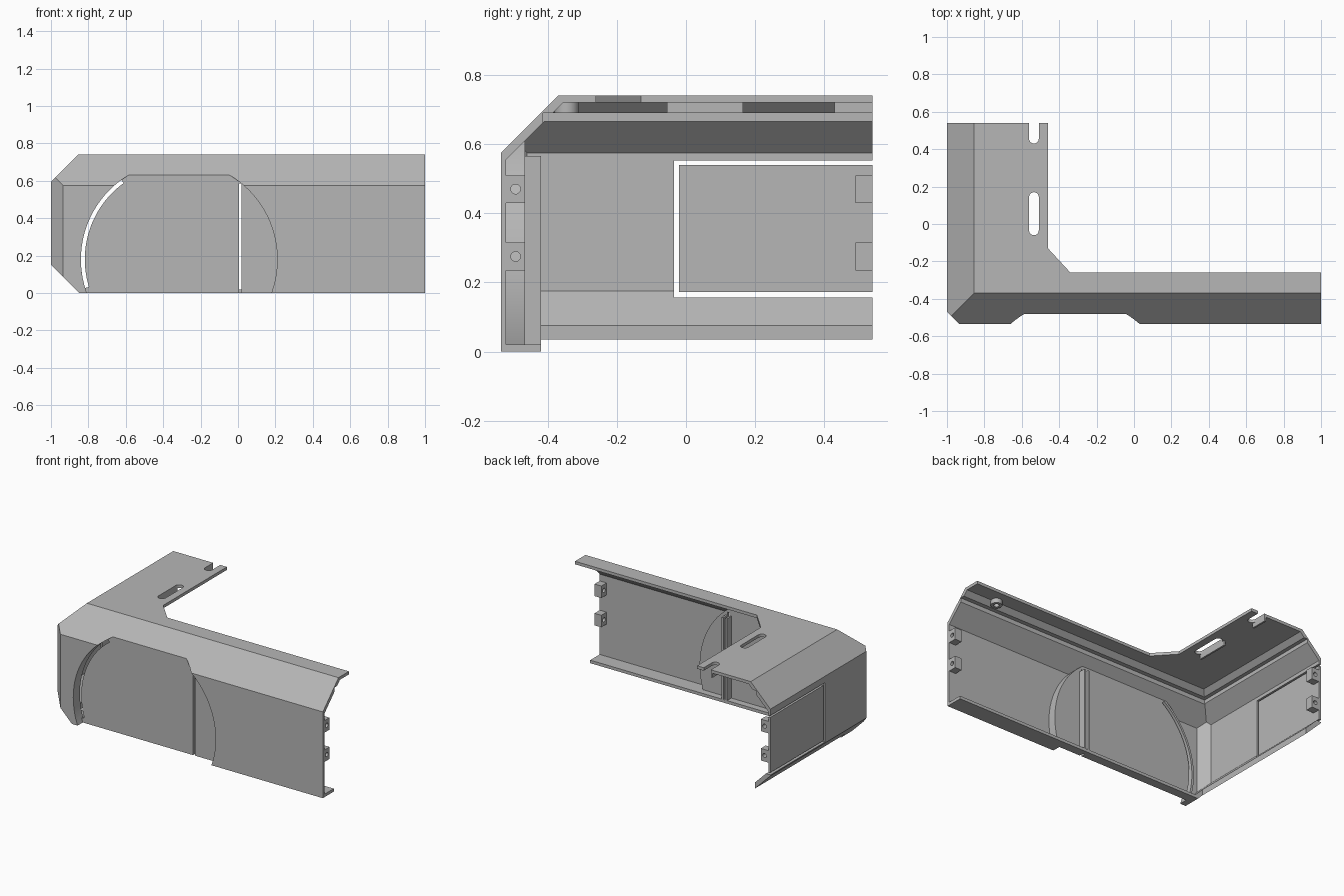
import bpy, bmesh, math
from mathutils import Vector

cube = bpy.data.objects.get("Cube")
if cube:
    bpy.data.objects.remove(cube)

grey = bpy.data.materials.new("plain grey")
grey.use_nodes = True
colour = (0.47, 0.47, 0.47, 1)
grey.diffuse_color = colour
grey.node_tree.nodes["Principled BSDF"].inputs["Base Color"].default_value = colour


def finish(name, bm):
    bmesh.ops.recalc_face_normals(bm, faces=bm.faces[:])
    mesh = bpy.data.meshes.new(name)
    bm.to_mesh(mesh)
    bm.free()
    mesh.materials.append(grey)
    ob = bpy.data.objects.new(name, mesh)
    bpy.context.scene.collection.objects.link(ob)
    return ob


def solid(name, lo, hi, planes=()):
    """Box trimmed by planes (normal, distance), keeping the inner side."""
    bm = bmesh.new()
    bmesh.ops.create_cube(bm, size=1)
    for v in bm.verts:
        v.co = Vector([lo[i] + (v.co[i] + 0.5) * (hi[i] - lo[i]) for i in range(3)])
    for normal, dist in planes:
        n = Vector(normal)
        cut = bmesh.ops.bisect_plane(bm, geom=bm.verts[:] + bm.edges[:] + bm.faces[:],
                                     plane_co=n * dist / n.length_squared,
                                     plane_no=n, clear_outer=True)
        edges = [e for e in cut["geom_cut"] if isinstance(e, bmesh.types.BMEdge)]
        bmesh.ops.contextual_create(bm, geom=edges)
    return finish(name, bm)


def prism(name, points, start, end, axis="z"):
    """Extrude a flat outline along an axis."""
    place = {"z": lambda a, b, h: (a, b, h),
             "y": lambda a, b, h: (a, h, b),
             "x": lambda a, b, h: (h, a, b)}[axis]
    bm = bmesh.new()
    rings = [[bm.verts.new(place(a, b, h)) for a, b in points] for h in (start, end)]
    bm.faces.new(rings[0])
    bm.faces.new(rings[1])
    for i in range(len(points)):
        j = (i + 1) % len(points)
        bm.faces.new((rings[0][i], rings[0][j], rings[1][j], rings[1][i]))
    return finish(name, bm)


def arc(cx, cy, r, a0, a1, steps):
    return [(cx + r * math.cos(math.radians(a0 + (a1 - a0) * i / steps)),
             cy + r * math.sin(math.radians(a0 + (a1 - a0) * i / steps)))
            for i in range(steps + 1)]


def disc(name, cx, cy, r, start, end, axis, steps=96):
    return prism(name, arc(cx, cy, r, 0, 360, steps)[:-1], start, end, axis)


def combine(ob, tool, operation="DIFFERENCE"):
    mod = ob.modifiers.new("combine", "BOOLEAN")
    mod.operation, mod.object, mod.solver = operation, tool, "EXACT"
    with bpy.context.temp_override(object=ob, active_object=ob):
        bpy.ops.object.modifier_apply(modifier=mod.name)
    bpy.data.objects.remove(tool)


FRONT, BACK, TOP = -0.535, 0.54, 0.74


def outer(name):
    return solid(name, (-1, FRONT, 0), (1, BACK, TOP),
                 [((0, -1, 1), 1.11), ((-1, 0, 1), 1.595),
                  ((-1, 0, -1), 0.85), ((-1, -1, 0), 1.47)])


# Hollow L-shaped shell with sloped upper edges
shell = outer("corner_shell")
combine(shell, solid("cavity", (-0.985, -0.52, 0.02), (1.1, 0.64, 0.72),
                     [((0, -1, 1), 1.075), ((-1, 0, 1), 1.56),
                      ((-1, 0, -1), 0.81), ((-1, -1, 0), 1.445)]))
combine(shell, solid("groove", (-0.895, -0.413, 0.5), (1.1, 0.64, 0.69)))
combine(shell, prism("plate_trim", [(-0.46, 0.7), (-0.46, -0.13), (-0.34, -0.26),
                                    (1.2, -0.26), (1.2, 0.7)], 0.6, 0.9))
combine(shell, solid("floor_trim", (-0.885, -0.42, -0.1), (1.2, 0.7, 0.4)))
combine(shell, solid("side_window", (-1.1, -0.035, 0.157), (-0.9, 0.7, 0.552)))

# Slots in the top plate
SX, SR = -0.535, 0.026
for y0, y1 in ((-0.06, 0.17), (0.43, 0.64)):
    outline = arc(SX, y0 + SR, SR, 180, 360, 12) + arc(SX, y1 - SR, SR, 0, 180, 12)
    combine(shell, prism("slot", outline, 0.6, 0.9))

# Round recess in the front, clipped by the sloped edge
CX, CZ, R = -0.315, 0.18, 0.525
cup = disc("recess_cup", CX, CZ, R + 0.015, FRONT + 0.008, -0.465, "y")
combine(cup, outer("clip"), "INTERSECT")
combine(shell, cup, "UNION")
combine(shell, disc("recess", CX, CZ, R, -0.7, -0.48, "y"))

# Curved gap and straight slit through the recess floor
gap = arc(CX, CZ, R, 197, 126, 32) + arc(CX, CZ, R - 0.021, 126, 197, 32)
combine(shell, prism("curved_gap", gap, -0.5, -0.45, "y"))
combine(shell, solid("slit", (0.005, -0.5, -0.1), (0.019, -0.45, 0.585)))

# Ribs behind the slit
for name, x in (("slit_rib_left", 0.019), ("slit_rib_right", -0.008)):
    solid(name, (x, -0.467, 0.01), (x + 0.013, -0.42, 0.565))

# Separate panel in the side window
panel = solid("side_panel", (-1, -0.02, 0.172), (-0.985, BACK, 0.54))

# Drilled fixing tabs at both open ends
for z in (0.275, 0.47):
    tab = solid("front_tab", (0.95, -0.524, z - 0.04), (1, -0.465, z + 0.04))
    combine(tab, disc("hole", -0.493, z, 0.014, 0.9, 1.1, "x", 24))
    tab = solid("side_tab", (-0.988, 0.49, z - 0.04), (-0.93, BACK, z + 0.04))
    combine(tab, disc("hole", -0.957, z, 0.014, 0.4, 0.6, "y", 24))

# Drilled boss and slot rims under the top plate
boss = disc("plate_boss", 0.78, -0.345, 0.035, 0.69, 0.725, "z", 32)
combine(boss, disc("hole", 0.78, -0.345, 0.017, 0.6, 0.715, "z", 24))
for y0, y1 in ((-0.055, 0.165), (0.43, BACK)):
    solid("slot_rim", (-0.573, y0, 0.69), (-0.561, y1, 0.722))

# Smooth curved walls, keep hard edges
for ob in bpy.context.scene.objects:
    ob.select_set(ob.type == "MESH")
bpy.context.view_layer.objects.active = shell
bpy.ops.object.shade_smooth_by_angle(angle=math.radians(25))
